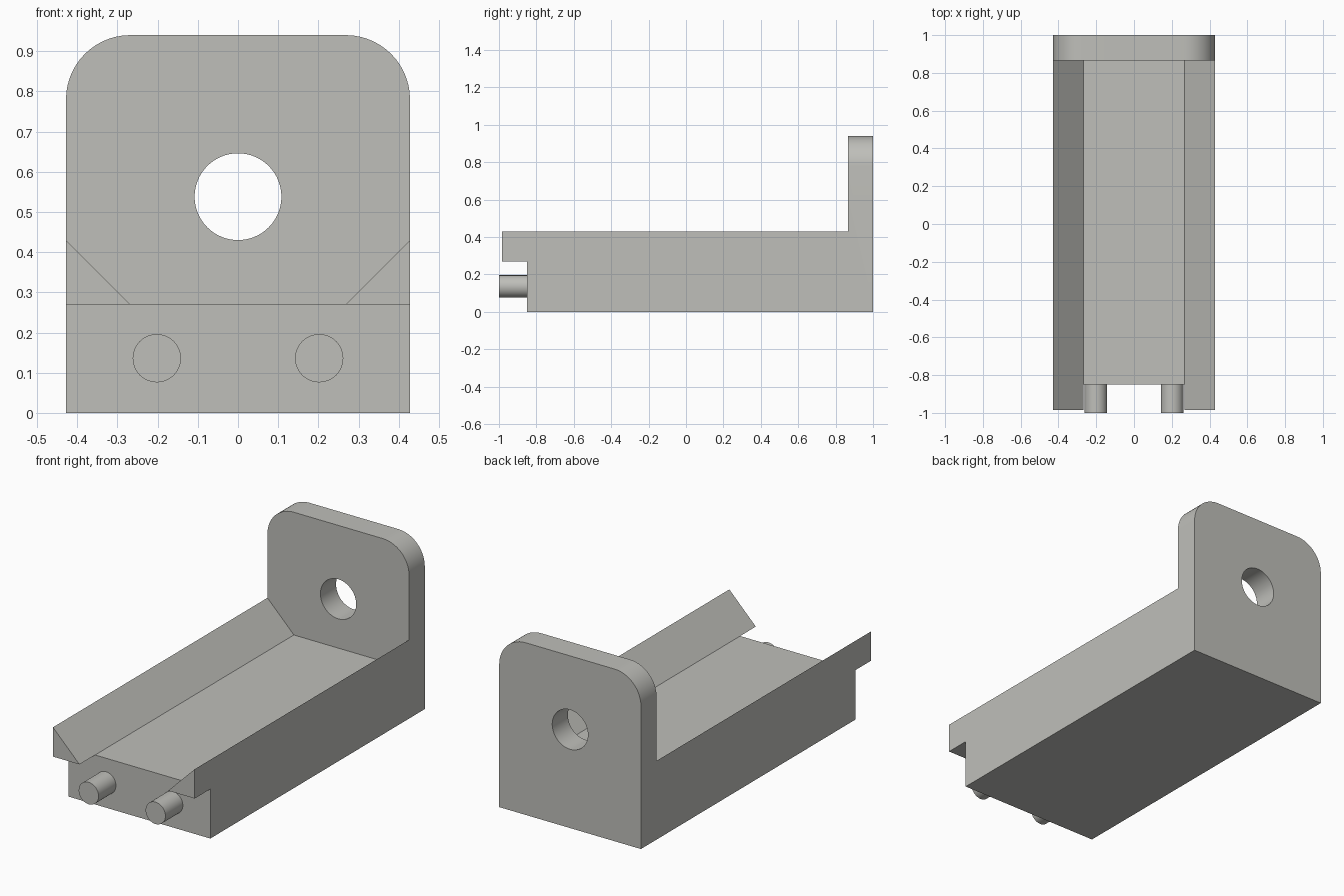
import bpy, bmesh, math
from mathutils import Matrix, Vector

if "Cube" in bpy.data.objects:
    bpy.data.objects.remove(bpy.data.objects["Cube"])

W = 0.428          # half width
FLOOR = 0.27       # channel floor height
RAIL = 0.43        # rail top height
TOP = 0.94         # end plate top
PLATE_Y = 0.865    # front face of the end plate
BODY_Y = -0.85     # front face of the lower body

grey = bpy.data.materials.new("warm grey")
grey.diffuse_color = (0.52, 0.52, 0.49, 1)
grey.use_nodes = True
grey.node_tree.nodes["Principled BSDF"].inputs["Base Color"].default_value = grey.diffuse_color


def add_object(name, bm):
    bmesh.ops.recalc_face_normals(bm, faces=bm.faces[:])
    mesh = bpy.data.meshes.new(name)
    bm.to_mesh(mesh)
    bm.free()
    mesh.materials.append(grey)
    obj = bpy.data.objects.new(name, mesh)
    bpy.context.collection.objects.link(obj)
    return obj


def prism(points, offset):
    """Extrude a closed outline of 3D points along an offset."""
    bm = bmesh.new()
    face = bm.faces.new([bm.verts.new(p) for p in points])
    new = bmesh.ops.extrude_face_region(bm, geom=[face])["geom"]
    bmesh.ops.translate(bm, vec=Vector(offset),
                        verts=[v for v in new if isinstance(v, bmesh.types.BMVert)])
    return bm


def cylinder_y(x, z, radius, y0, y1, sides=48):
    bm = bmesh.new()
    place = Matrix.Translation((x, (y0 + y1) / 2, z)) @ Matrix.Rotation(math.pi / 2, 4, "X")
    bmesh.ops.create_cone(bm, cap_ends=True, segments=sides, radius1=radius,
                          radius2=radius, depth=y1 - y0, matrix=place)
    return bm


def cut(obj, cutter):
    cutter.hide_render = True
    mod = obj.modifiers.new("cut", "BOOLEAN")
    mod.operation = "DIFFERENCE"
    mod.solver = "EXACT"
    mod.object = cutter
    bpy.context.view_layer.objects.active = obj
    bpy.ops.object.modifier_apply(modifier=mod.name)
    bpy.data.objects.remove(cutter)


def smooth(obj):
    bpy.ops.object.select_all(action="DESELECT")
    obj.select_set(True)
    bpy.context.view_layer.objects.active = obj
    bpy.ops.object.shade_smooth_by_angle(angle=math.radians(30))


# Bracket: side profile extruded across the width
side = [(BODY_Y, 0), (1, 0), (1, TOP), (PLATE_Y, TOP), (PLATE_Y, RAIL),
        (-0.985, RAIL), (-0.985, FLOOR), (BODY_Y, FLOOR)]
bm = prism([(-W, y, z) for y, z in side], (2 * W, 0, 0))

# Rounded top corners of the end plate
corners = [e for e in bm.edges
           if all(v.co.z > TOP - 0.01 for v in e.verts)
           and abs(e.verts[0].co.x - e.verts[1].co.x) < 0.01]
bmesh.ops.bevel(bm, geom=corners, offset=0.16, segments=14, profile=0.5, affect="EDGES")
bracket = add_object("bracket", bm)

# Sloped channel between the rails
xf = W - (RAIL - FLOOR)
channel = [(-xf, FLOOR), (xf, FLOOR), (xf + 0.3, FLOOR + 0.3), (-xf - 0.3, FLOOR + 0.3)]
cut(bracket, add_object("channel_cutter",
                        prism([(x, -1.2, z) for x, z in channel], (0, PLATE_Y + 1.2, 0))))

# Round hole through the end plate
cut(bracket, add_object("hole_cutter", cylinder_y(0, 0.538, 0.108, 0.7, 1.2, 64)))
smooth(bracket)

# Two locating pins on the front face
for label, x in (("left", -0.202), ("right", 0.202)):
    bm = cylinder_y(x, 0.136, 0.06, -1, BODY_Y)
    hidden = [f for f in bm.faces if f.calc_center_median().y > BODY_Y - 0.01]
    bmesh.ops.delete(bm, geom=hidden, context="FACES_ONLY")
    smooth(add_object(label + "_pin", bm))
